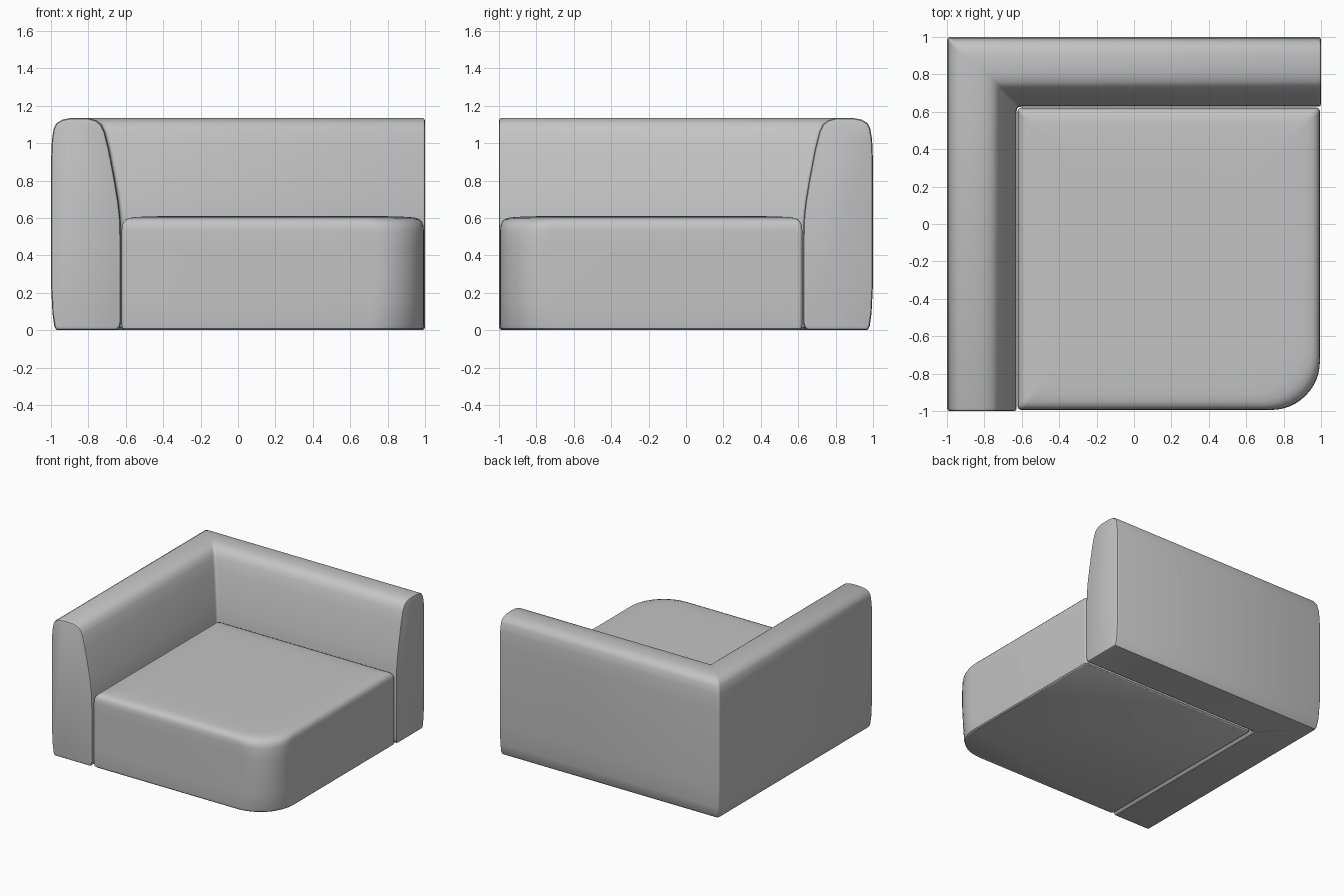
import bpy
import bmesh
from math import sin, cos, pi
from mathutils import Vector

cube = bpy.data.objects.get("Cube")
if cube:
    bpy.data.objects.remove(cube, do_unlink=True)

fabric = bpy.data.materials.new("grey fabric")
fabric.use_nodes = True
fabric.diffuse_color = (0.55, 0.55, 0.55, 1)
fabric.node_tree.nodes["Principled BSDF"].inputs["Base Color"].default_value = fabric.diffuse_color


def loft(name, rings):
    """Skin closed rings of equal length, cap both ends and shade smooth."""
    bm = bmesh.new()
    loops = [[bm.verts.new(p) for p in ring] for ring in rings]
    for a, b in zip(loops, loops[1:]):
        for i in range(len(a)):
            j = (i + 1) % len(a)
            bm.faces.new((a[i], a[j], b[j], b[i]))
    bm.faces.new(loops[0][::-1])
    bm.faces.new(loops[-1])
    bmesh.ops.recalc_face_normals(bm, faces=bm.faces[:])
    mesh = bpy.data.meshes.new(name)
    bm.to_mesh(mesh)
    bm.free()
    mesh.materials.append(fabric)
    obj = bpy.data.objects.new(name, mesh)
    bpy.context.collection.objects.link(obj)
    bpy.ops.object.select_all(action="DESELECT")
    obj.select_set(True)
    bpy.context.view_layer.objects.active = obj
    bpy.ops.object.shade_smooth_by_angle(angle=pi / 5)
    return obj


def inset(points, amount):
    """Move a clockwise outline inwards along its vertex normals."""
    result = []
    for i, p in enumerate(points):
        a = (p - points[i - 1]).normalized()
        b = (points[(i + 1) % len(points)] - p).normalized()
        normal = Vector((a.y + b.y, -a.x - b.x))
        result.append(p + normal * amount / (1 + a.dot(b)))
    return result


# Backrest cross-section: distance from the outer face, height
profile = [Vector(p) for p in (
    (0.03, 0), (0.018, 0.02), (0.008, 0.09), (0, 0.25), (0, 0.9), (0.005, 1.02),
    (0.015, 1.08), (0.03, 1.107), (0.06, 1.125), (0.1, 1.133), (0.15, 1.135),
    (0.2, 1.133), (0.24, 1.122), (0.268, 1.1), (0.287, 1.06), (0.31, 0.97),
    (0.342, 0.8), (0.36, 0.69), (0.37, 0.6), (0.373, 0.5), (0.373, 0.04),
    (0.367, 0.015), (0.35, 0))]

# L-shaped sweep with softened ends and a tight rounded corner
ends = [(0, 0.015), (0.004, 0.005), (0.015, 0)]
start = [[(d - 1, t - 1, z) for d, z in inset(profile, k)] for t, k in ends]
finish = [[(-y, -x, z) for x, y, z in ring] for ring in reversed(start)]
r = 0.02
corner = []
for step in range(5):
    a = pi - step * pi / 8
    corner.append([(d - 1 + r + r * cos(a), 1 - d - r + r * sin(a), z) for d, z in profile])
loft("backrest", start + corner + finish)


def seat_ring(z, margin, front_radius):
    """Square outline with one broad corner at the front left."""
    low, high = -0.622 + margin, 0.994 - margin
    ring = []
    corners = ((high, -high, front_radius, -1, 1), (high, -low, 0.02, -1, -1),
               (low, -low, 0.02, 1, -1), (low, -high, 0.02, 1, 1))
    for k, (x, y, rad, sx, sy) in enumerate(corners):
        for step in range(13):
            a = (k - 1) * pi / 2 + step * pi / 24
            ring.append((x + sx * rad + rad * cos(a), y + sy * rad + rad * sin(a), z))
    return ring


# Seat block: height, inset, radius of the broad corner
layers = [(0, 0.012, 0.3), (0.008, 0.003, 0.3), (0.03, 0, 0.295), (0.15, 0, 0.275),
          (0.3, 0, 0.26), (0.45, 0, 0.26), (0.53, 0, 0.27), (0.56, 0.003, 0.28),
          (0.578, 0.01, 0.29), (0.591, 0.022, 0.3), (0.6, 0.042, 0.3),
          (0.605, 0.08, 0.29), (0.608, 0.14, 0.25), (0.61, 0.25, 0.2)]
loft("seat", [seat_ring(*layer) for layer in layers])
